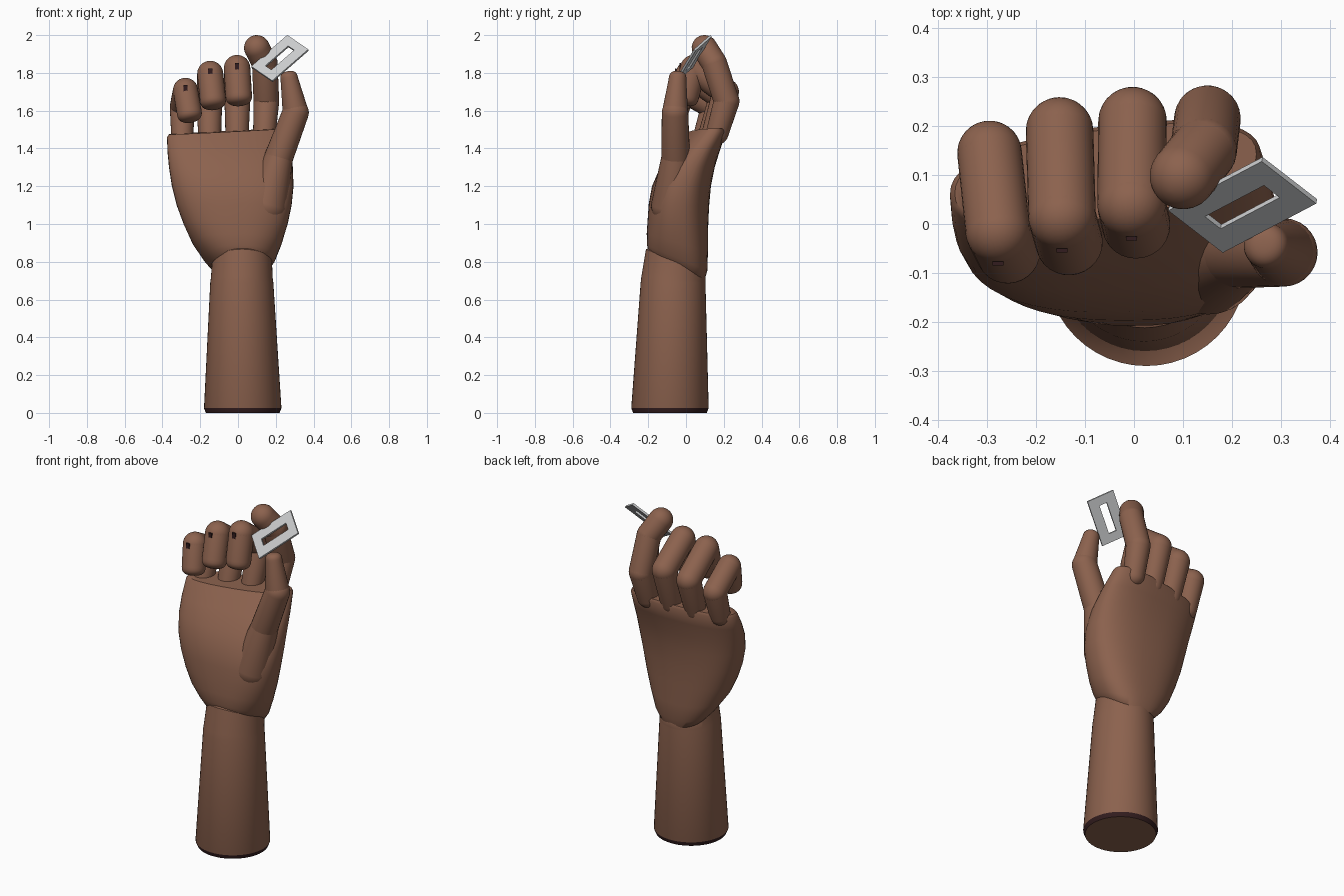
import bpy, bmesh, math
from mathutils import Vector, Matrix

if "Cube" in bpy.data.objects:
    bpy.data.objects.remove(bpy.data.objects["Cube"])


def material(name, rgb):
    m = bpy.data.materials.new(name)
    m.diffuse_color = (*rgb, 1)
    m.use_nodes = True
    m.node_tree.nodes["Principled BSDF"].inputs["Base Color"].default_value = m.diffuse_color
    return m


WOOD = material("brown_wood", (0.262, 0.122, 0.076))
STEEL = material("light_steel", (0.60, 0.61, 0.62))
DARK = material("dark_maroon", (0.032, 0.012, 0.013))


def finish(name, bm, mats, angle=40):
    bmesh.ops.recalc_face_normals(bm, faces=bm.faces)
    me = bpy.data.meshes.new(name)
    bm.to_mesh(me)
    bm.free()
    ob = bpy.data.objects.new(name, me)
    bpy.context.collection.objects.link(ob)
    for m in mats:
        me.materials.append(m)
    bpy.ops.object.select_all(action='DESELECT')
    ob.select_set(True)
    bpy.context.view_layer.objects.active = ob
    bpy.ops.object.shade_smooth_by_angle(angle=math.radians(angle))
    return ob


def bridge(bm, rings):
    n = len(rings[0])
    for a, b in zip(rings, rings[1:]):
        for i in range(n):
            j = (i + 1) % n
            bm.faces.new((a[i], a[j], b[j], b[i]))
    bm.faces.new(rings[0])
    bm.faces.new(rings[-1])


def spow(v, p):
    return math.copysign(abs(v) ** p, v)


def loft(sections, power=2.0, n=48):
    """Sections: z, x min, x max, y front, y back, z slope over y, z slope over x, y slope over x."""
    bm = bmesh.new()
    rings = []
    for z, x0, x1, y0, y1, ty, tx, sh in sections:
        cx, cy, rx, ry = (x0 + x1) / 2, (y0 + y1) / 2, (x1 - x0) / 2, (y1 - y0) / 2
        ring = []
        for i in range(n):
            a = 2 * math.pi * i / n
            dx = rx * spow(math.cos(a), 2 / power)
            dy = ry * spow(math.sin(a), 2 / power)
            ring.append(bm.verts.new((cx + dx, cy + dy + sh * dx, z + ty * dy + tx * dx)))
        rings.append(ring)
    bridge(bm, rings)
    return bm


def limb(name, p, q, r0, r1, tip=1.0, n=28):
    """Tapered finger segment with rounded ends; tip below 1 flattens the far end."""
    p, q = Vector(p), Vector(q)
    length = (q - p).length
    prof = []
    for k in range(9):
        a = math.pi / 2 * (0.04 + 0.96 * k / 8)
        prof.append((r0 * math.sin(a), -r0 * math.cos(a)))
    e = 1 if tip == 1 else 0.75
    for k in range(9):
        a = math.pi / 2 * (0.04 + 0.96 * (8 - k) / 8)
        prof.append((r1 * math.sin(a) ** e, length + r1 * tip * math.cos(a) ** e))
    bm = bmesh.new()
    rings = [[bm.verts.new((r * math.cos(2 * math.pi * i / n), r * math.sin(2 * math.pi * i / n), h))
              for i in range(n)] for r, h in prof]
    bridge(bm, rings)
    rot = (q - p).to_track_quat('Z', 'Y').to_matrix().to_4x4()
    bm.transform(Matrix.Translation(p) @ rot)
    return finish(name, bm, [WOOD], 60)


# Forearm with dark chamfer at the base and a slanted wrist end
bm = loft([
    (0.0, -0.17, 0.22, -0.28, 0.11, 0, 0, 0),
    (0.025, -0.18, 0.23, -0.29, 0.12, 0, 0, 0),
    (0.69, -0.147, 0.187, -0.24, 0.103, 0, 0, 0),
    (0.71, -0.144, 0.184, -0.236, 0.103, -0.08, 0, 0),
    (0.80, -0.137, 0.180, -0.212, 0.105, -0.42, 0, 0),
    (0.835, -0.10, 0.14, -0.17, 0.08, -0.42, 0, 0)])
for f in bm.faces:
    c = f.calc_center_median()
    if 0.001 < c.z < 0.03:
        f.material_index = 1
finish("forearm", bm, [WOOD, DARK], 35)

# Palm
finish("palm", loft([
    (0.745, -0.09, 0.12, -0.15, 0.06, -0.45, 0, 0),
    (0.775, -0.135, 0.165, -0.195, 0.10, -0.45, 0, 0),
    (0.82, -0.180, 0.198, -0.206, 0.113, -0.42, 0, 0),
    (0.90, -0.240, 0.232, -0.208, 0.116, -0.30, 0, 0),
    (1.00, -0.288, 0.263, -0.203, 0.117, -0.15, 0, 0),
    (1.10, -0.325, 0.284, -0.197, 0.122, -0.05, 0, 0),
    (1.20, -0.350, 0.294, -0.180, 0.132, 0, 0, 0.02),
    (1.30, -0.365, 0.290, -0.135, 0.150, 0, 0.01, 0.05),
    (1.39, -0.373, 0.277, -0.070, 0.175, 0, 0.03, 0.09),
    (1.475, -0.376, 0.258, 0.0, 0.200, 0.03, 0.05, 0.13),
    (1.49, -0.366, 0.250, 0.012, 0.193, 0.03, 0.05, 0.13)], 2.4), [WOOD], 50)

# Thumb: mound, lower and upper segments
limb("thumb_mound", (0.15, -0.07, 1.10), (0.215, -0.055, 1.35), 0.115, 0.076)
limb("thumb_lower", (0.215, -0.055, 1.35), (0.305, -0.058, 1.59), 0.076, 0.070)
limb("thumb_upper", (0.305, -0.058, 1.59), (0.272, -0.045, 1.765), 0.069, 0.047, 0.95)

# Fingers: knuckle, first bend, second bend, tip, radius
fingers = {
    "little": ((-0.295, 0.095, 1.46), (-0.295, 0.145, 1.62), (-0.278, -0.015, 1.708), (-0.258, -0.055, 1.59), 0.066),
    "ring": ((-0.150, 0.125, 1.47), (-0.152, 0.190, 1.67), (-0.147, 0.015, 1.795), (-0.133, -0.035, 1.66), 0.069),
    "middle": ((-0.005, 0.145, 1.48), (-0.003, 0.210, 1.70), (-0.005, 0.040, 1.825), (0.004, 0.000, 1.68), 0.070),
    "index": ((0.140, 0.165, 1.48), (0.150, 0.215, 1.65), (0.142, 0.150, 1.85), (0.100, 0.098, 1.932), 0.068),
}
for name, (a, b, c, d, r) in fingers.items():
    limb(name + "_finger_base", a, b, r * 0.88, r)
    limb(name + "_finger_middle", b, c, r, r)
    limb(name + "_finger_tip", c, d, r, r, 1.0 if name == "index" else 0.75)
    if name != "index":
        # Small dark pin hole on the folded joint
        bm = bmesh.new()
        bmesh.ops.create_cube(bm, size=1, matrix=Matrix.Translation((c[0], c[1] - r, c[2] + 0.01))
                              @ Matrix.Diagonal((0.022, 0.008, 0.035, 1)))
        finish(name + "_pin_hole", bm, [DARK])

# Slotted blade held between thumb and index finger
o = Vector((0.222, 0.039, 1.876))
u = Vector((0.19, 0.10, 0.165)).normalized()
v = Vector((0.11, -0.085, -0.075))
v = (v - u * v.dot(u)).normalized()
w = u.cross(v)
bm = bmesh.new()
loops = []
for hx, hy in ((0.136, 0.080), (0.086, 0.023)):
    for t in (-0.006, 0.006):
        loops.append([bm.verts.new(o + u * sx * hx + v * sy * hy + w * t)
                      for sx, sy in ((-1, -1), (1, -1), (1, 1), (-1, 1))])
for a, b in ((0, 1), (1, 3), (3, 2), (2, 0)):
    for i in range(4):
        j = (i + 1) % 4
        bm.faces.new((loops[a][i], loops[a][j], loops[b][j], loops[b][i]))
finish("blade", bm, [STEEL], 30)
